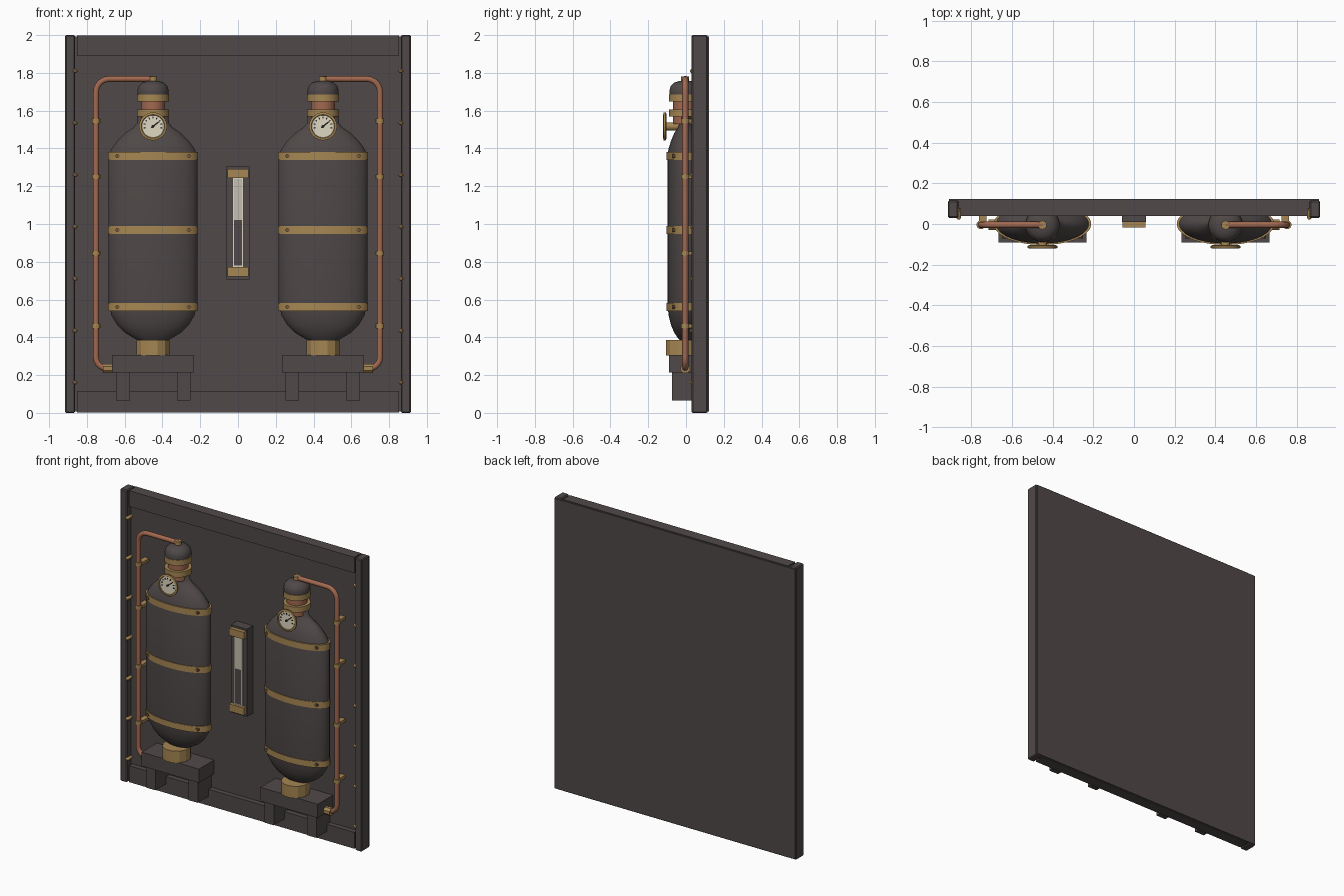
import bpy, bmesh, math
from mathutils import Matrix, Vector

cube = bpy.data.objects.get("Cube")
if cube:
    bpy.data.objects.remove(cube, do_unlink=True)


def material(name, r, g, b):
    m = bpy.data.materials.new(name)
    m.use_nodes = True
    m.diffuse_color = (r, g, b, 1)
    m.node_tree.nodes["Principled BSDF"].inputs["Base Color"].default_value = (r, g, b, 1)
    return m


IRON = material("dark iron", 0.082, 0.066, 0.066)
TANK = material("tank iron", 0.078, 0.066, 0.064)
BRASS = material("brass", 0.38, 0.24, 0.085)
BRONZE = material("dark bronze", 0.17, 0.09, 0.04)
COPPER = material("copper", 0.36, 0.14, 0.08)
CREAM = material("cream", 0.74, 0.68, 0.54)
GLASS = material("dull glass", 0.56, 0.52, 0.43)
BLACK = material("black", 0.015, 0.013, 0.013)


def finish(name, bm, mat, smooth=False):
    bmesh.ops.recalc_face_normals(bm, faces=bm.faces[:])
    me = bpy.data.meshes.new(name)
    bm.to_mesh(me)
    bm.free()
    ob = bpy.data.objects.new(name, me)
    bpy.context.collection.objects.link(ob)
    me.materials.append(mat)
    if smooth:
        bpy.ops.object.select_all(action='DESELECT')
        ob.select_set(True)
        bpy.context.view_layer.objects.active = ob
        bpy.ops.object.shade_smooth_by_angle(angle=math.radians(40))
    return ob


def box(name, x, y, z, mat, bevel=0.0):
    """Box from (min, max) ranges."""
    bm = bmesh.new()
    bmesh.ops.create_cube(bm, size=1)
    for v in bm.verts:
        v.co = [r[0] if c < 0 else r[1] for c, r in zip(v.co, (x, y, z))]
    if bevel:
        bmesh.ops.bevel(bm, geom=bm.edges[:], offset=bevel, segments=1, affect='EDGES')
    return finish(name, bm, mat)


def lathe(name, profile, centre, mat, depth=1.0, sides=32, axis='Z', smooth=True):
    """Closed turned solid; depth squashes it in y; axis sets its direction."""
    bm = bmesh.new()
    turn = {'Z': Matrix.Identity(3),
            'X': Matrix.Rotation(math.pi / 2, 3, 'Y'),
            'Y': Matrix.Rotation(math.pi / 2, 3, 'X')}[axis]
    rings = []
    for r, h in profile:
        ring = []
        for i in range(sides):
            a = math.tau * (i + 0.5) / sides
            p = Vector((r * math.cos(a), r * math.sin(a) * depth, h))
            ring.append(bm.verts.new(turn @ p + Vector(centre)))
        rings.append(ring)
    for lo, hi in zip(rings, rings[1:]):
        for i in range(sides):
            j = (i + 1) % sides
            bm.faces.new((lo[i], lo[j], hi[j], hi[i]))
    bm.faces.new(rings[0][::-1])
    bm.faces.new(rings[-1])
    return finish(name, bm, mat, smooth)


def disc(name, r, lo, hi, centre, mat, **kw):
    return lathe(name, [(r, lo), (r, hi)], centre, mat, **kw)


def pipe(name, points, radius, mat):
    cu = bpy.data.curves.new(name, 'CURVE')
    cu.dimensions = '3D'
    cu.bevel_depth, cu.bevel_resolution, cu.use_fill_caps = radius, 3, True
    sp = cu.splines.new('POLY')
    sp.points.add(len(points) - 1)
    for p, co in zip(sp.points, points):
        p.co = (*co, 1)
    ob = bpy.data.objects.new(name, cu)
    bpy.context.collection.objects.link(ob)
    cu.materials.append(mat)
    bpy.ops.object.select_all(action='DESELECT')
    ob.select_set(True)
    bpy.context.view_layer.objects.active = ob
    bpy.ops.object.convert(target='MESH')
    bpy.ops.object.shade_smooth_by_angle(angle=math.radians(50))


def dial_mark(name, cx, cz, angle, r0, r1, width):
    """Thin radial plate on the dial, angle clockwise from up."""
    ob = box(name, (-width, width), (-0.004, 0), (r0, r1), BLACK)
    ob.matrix_world = Matrix.Translation((cx, -0.116, cz)) @ Matrix.Rotation(angle, 4, 'Y')


# Wall panel, rails and posts
box("back_panel", (-0.91, 0.91), (0.075, 0.122), (0.008, 1.992), IRON)
box("top_rail", (-0.853, 0.853), (0.04, 0.115), (1.89, 1.998), IRON)
box("bottom_rail", (-0.853, 0.853), (0.04, 0.115), (0.003, 0.115), IRON)

# Level gauge
box("level_housing", (-0.06, 0.06), (0.01, 0.08), (0.705, 1.305), IRON)
for nm, z in (("upper", (1.243, 1.292)), ("lower", (0.723, 0.773))):
    box("level_cap_" + nm, (-0.056, 0.056), (-0.016, 0.02), z, BRASS)
box("level_frame", (-0.03, 0.03), (0.002, 0.012), (0.77, 1.245), CREAM)
box("level_glass", (-0.022, 0.022), (-0.001, 0.004), (1.02, 1.238), GLASS)
box("level_liquid", (-0.022, 0.022), (-0.001, 0.004), (0.78, 1.02), IRON)

tank_profile = [(0.06, 0.375), (0.1, 0.395), (0.15, 0.425), (0.19, 0.465), (0.22, 0.515),
                (0.236, 0.575), (0.236, 1.36), (0.22, 1.4), (0.19, 1.44), (0.15, 1.48),
                (0.105, 1.51), (0.085, 1.535), (0.08, 1.58)]
cap_profile = [(0.082, 1.68), (0.084, 1.705), (0.077, 1.73), (0.058, 1.748), (0.03, 1.757)]

for side, s in (("left", 1), ("right", -1)):
    cx = 0.45 * s
    span = lambda a, b: tuple(sorted((a * s, b * s)))

    # Post and its rivets
    box("post_" + side, span(0.863, 0.915), (0.03, 0.115), (0, 2), IRON, 0.006)
    for i in range(7):
        lathe("post_rivet_" + side, [(0.012, -0.05), (0.012, 0), (0.006, 0.008)],
              (0.862 * s, 0.03, 0.16 + 0.275 * i), BRASS, sides=8, axis='Y')

    # Stand
    box("stand_slab_" + side, (cx - 0.217, cx + 0.217), (-0.09, 0.08), (0.213, 0.307), IRON)
    for a, b in ((0.252, 0.323), (0.573, 0.645)):
        box("stand_leg_" + side, span(a, b), (-0.074, 0.08), (0.065, 0.215), IRON)
    disc("base_collar_" + side, 0.09, 0.305, 0.386, (cx, -0.02, 0), BRASS, sides=12, smooth=False)

    # Tank with straps
    lathe("tank_" + side, tank_profile, (cx, 0, 0), TANK, depth=0.42)
    for z in (0.561, 0.968, 1.36):
        disc("strap_" + side, 0.24, z - 0.021, z + 0.021, (cx, 0, 0), BRASS, depth=0.43)
        for dx in (-0.188, 0.188):
            disc("strap_rivet_" + side, 0.011, -0.01, 0.012, (cx + dx, -0.06, z), BRONZE,
                 sides=8, axis='Y')

    # Neck and cap
    at = (cx, -0.005, 0)
    disc("neck_ring_lower_" + side, 0.085, 1.568, 1.605, at, BRASS, sides=24)
    disc("neck_" + side, 0.064, 1.53, 1.66, at, COPPER, sides=24)
    disc("neck_ring_upper_" + side, 0.086, 1.648, 1.686, at, BRASS, sides=24)
    lathe("cap_" + side, cap_profile, at, TANK, sides=24)
    disc("cap_fitting_" + side, 0.022, 1.745, 1.782, at, BRASS, sides=10)

    # Pressure dial
    dz = 1.517
    disc("dial_stem_" + side, 0.022, 0.02, 0.108, (cx, 0, dz), BRASS, sides=12, axis='Y')
    lathe("dial_rim_" + side, [(0.066, 0.104), (0.074, 0.108), (0.074, 0.118), (0.062, 0.121),
                               (0.058, 0.115)], (cx, 0, dz), BRASS, axis='Y')
    disc("dial_face_" + side, 0.059, 0.112, 0.117, (cx, 0, dz), CREAM, axis='Y')
    for i in range(9):
        dial_mark("dial_tick_" + side, cx, dz, math.radians(-100 + 25 * i), 0.041, 0.051, 0.003)
    dial_mark("dial_needle_" + side, cx, dz, math.radians(52), -0.012, 0.04, 0.0035)
    disc("dial_hub_" + side, 0.008, 0.115, 0.121, (cx, 0, dz), BLACK, sides=12, axis='Y')

    # Side pipe with rounded corners, clips and fitting
    px, top, low, y = 0.752, 1.768, 0.235, -0.004
    path = [(0.45, top)]
    for ox, oz, r, start in ((px - 0.07, top - 0.07, 0.07, 90), (px - 0.06, low + 0.06, 0.06, 0)):
        for k in range(7):
            a = math.radians(start - 15 * k)
            path.append((ox + r * math.cos(a), oz + r * math.sin(a)))
    path.append((0.66, low))
    pipe("pipe_" + side, [(x * s, y, z) for x, z in path], 0.016, COPPER)
    for z in (0.46, 0.845, 1.25, 1.545):
        disc("pipe_clip_" + side, 0.022, z - 0.013, z + 0.013, (px * s, y, 0), BRASS, sides=12)
        box("clip_tab_" + side, span(px - 0.026, px + 0.01), (0, 0.08), (z - 0.01, z + 0.01), BRASS)
    disc("pipe_fitting_" + side, 0.027, -0.025, 0.025, (0.69 * s, y, low), BRASS,
         sides=8, axis='X', smooth=False)
